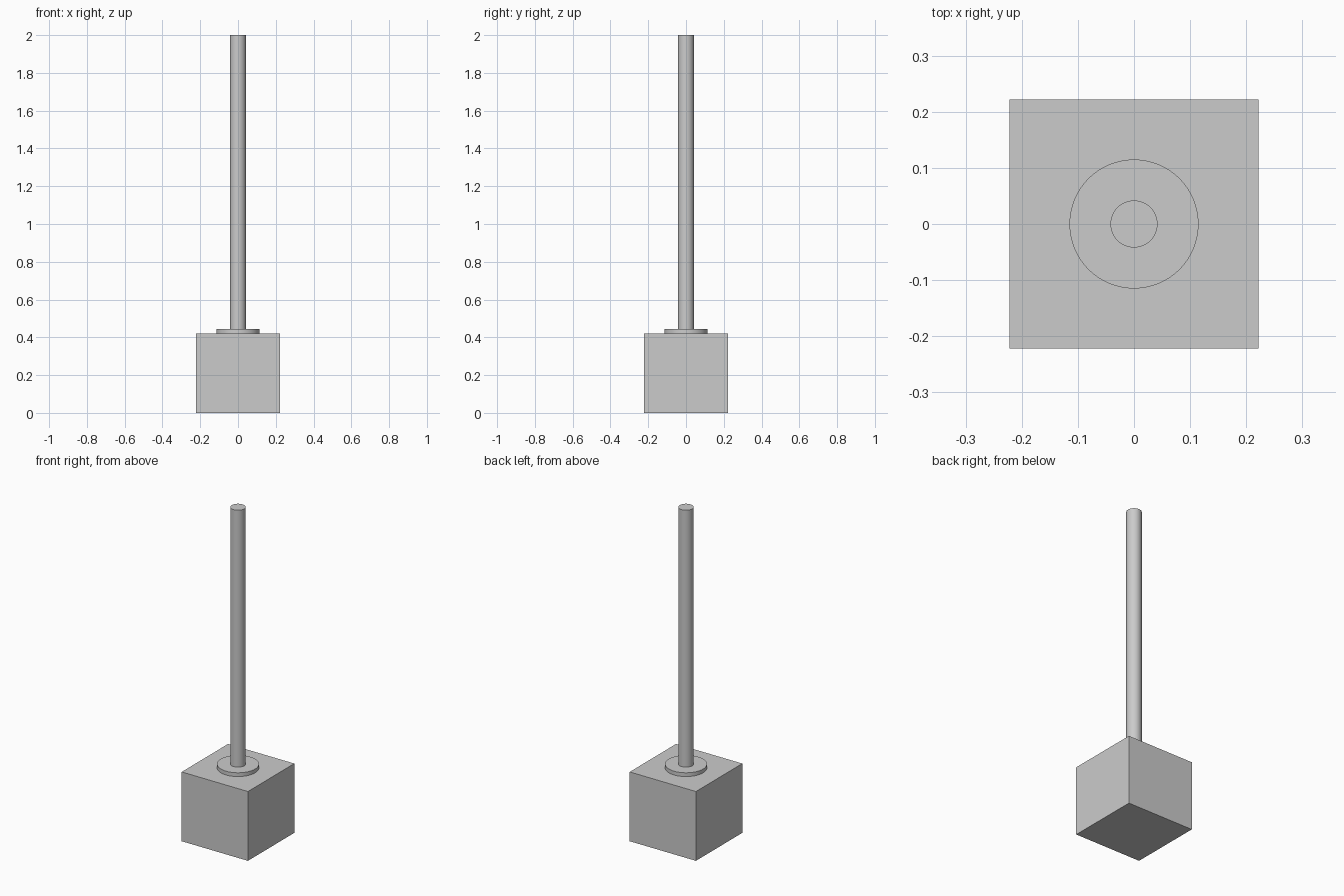
import bpy
import math

cube = bpy.data.objects.get("Cube")
if cube:
    bpy.data.objects.remove(cube, do_unlink=True)

# Single plain grey
grey = bpy.data.materials.new("light_grey")
grey.use_nodes = True
colour = (0.6, 0.6, 0.6, 1.0)
grey.diffuse_color = colour
grey.node_tree.nodes["Principled BSDF"].inputs["Base Color"].default_value = colour

BLOCK_WIDTH = 0.444
BLOCK_TOP = 0.42
COLLAR_TOP = 0.443
ROD_TOP = 2.0


def finish(name):
    obj = bpy.context.object
    obj.name = name
    obj.data.name = name
    obj.data.materials.append(grey)
    return obj


def upright_cylinder(name, radius, bottom, top):
    bpy.ops.mesh.primitive_cylinder_add(
        vertices=64, radius=radius, depth=top - bottom,
        location=(0, 0, (bottom + top) / 2))
    finish(name)
    bpy.ops.object.shade_smooth_by_angle(angle=math.radians(30))


# Square base block
bpy.ops.mesh.primitive_cube_add(size=1, location=(0, 0, BLOCK_TOP / 2))
block = finish("base_block")
block.scale = (BLOCK_WIDTH, BLOCK_WIDTH, BLOCK_TOP)
bpy.ops.object.transform_apply(location=False, rotation=False, scale=True)

# Round collar and tall rod
upright_cylinder("collar", 0.115, BLOCK_TOP, COLLAR_TOP)
upright_cylinder("rod", 0.042, COLLAR_TOP, ROD_TOP)
